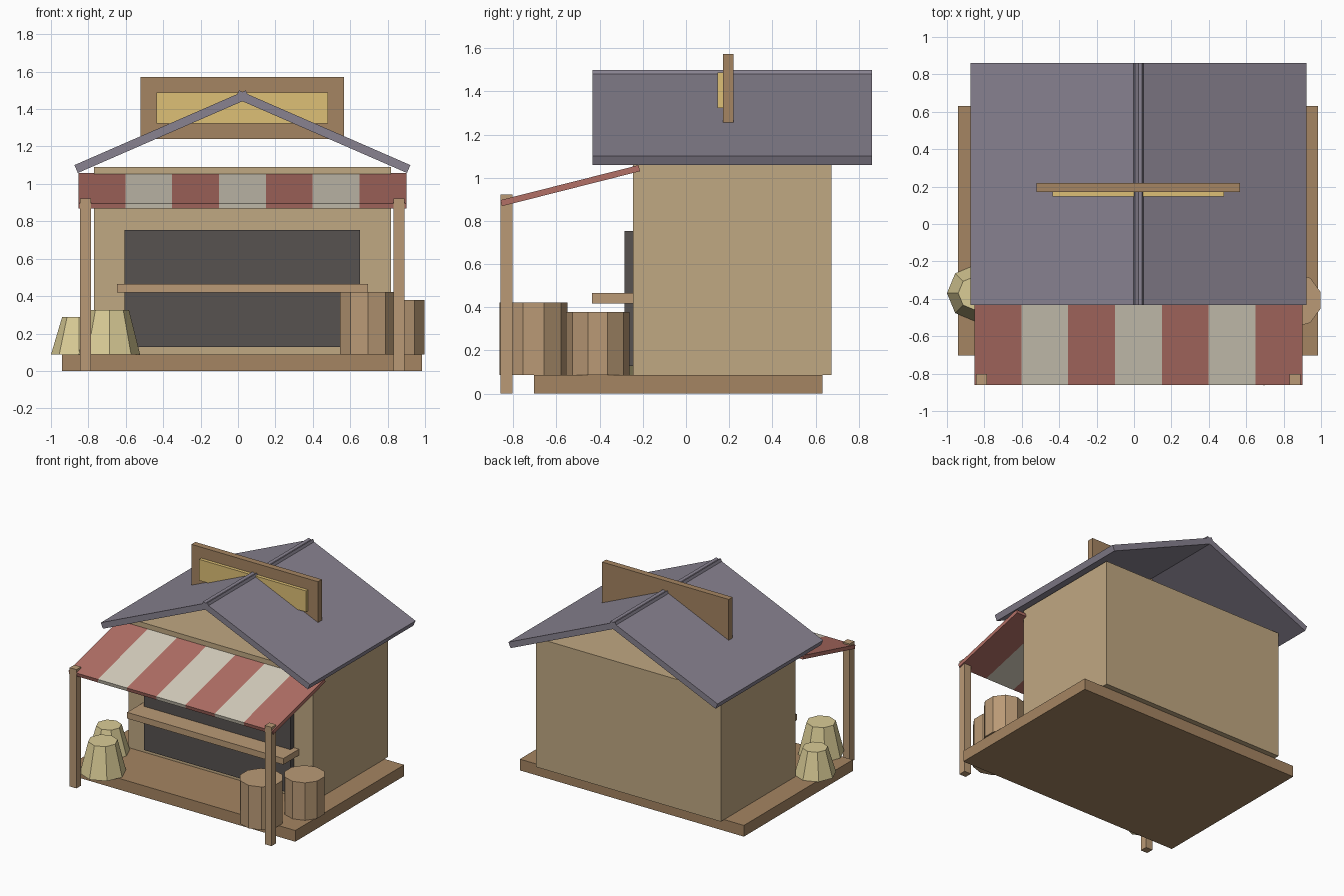
import bpy, math
from mathutils import Matrix

if "Cube" in bpy.data.objects:
    bpy.data.objects.remove(bpy.data.objects["Cube"])

CX = 0.0235   # mirror line of the stall


def material(name, rgb):
    m = bpy.data.materials.new(name)
    lin = [(c / 255 / 12.92) if c < 11 else ((c / 255 + 0.055) / 1.055) ** 2.4 for c in rgb]
    m.diffuse_color = (*lin, 1)
    m.use_nodes = True
    m.node_tree.nodes["Principled BSDF"].inputs["Base Color"].default_value = m.diffuse_color
    return m


WOOD = material("dark_wood", (165, 133, 98))
LIGHT_WOOD = material("light_wood", (186, 154, 118))
WALL = material("plaster", (192, 168, 130))
ROOF = material("slate", (136, 130, 144))
DARK = material("dark_opening", (87, 82, 80))
RED = material("red_cloth", (178, 112, 102))
CREAM = material("cream_cloth", (214, 207, 190))
YELLOW = material("sign_face", (222, 192, 118))
SACK = material("sackcloth", (218, 204, 150))


def box(name, x, y, z, mat):
    """Box from (min, max) ranges."""
    bpy.ops.mesh.primitive_cube_add(size=1)
    ob = bpy.context.object
    ob.name = name
    size = [r[1] - r[0] for r in (x, y, z)]
    mid = [(r[0] + r[1]) / 2 for r in (x, y, z)]
    ob.data.transform(Matrix.Diagonal((*size, 1)))
    ob.location = mid
    ob.data.materials.append(mat)
    return ob


def cone(name, sides, r1, r2, x, y, z0, z1, mat):
    bpy.ops.mesh.primitive_cone_add(vertices=sides, radius1=r1, radius2=r2,
                                    depth=z1 - z0, location=(x, y, (z0 + z1) / 2))
    ob = bpy.context.object
    ob.name = name
    ob.data.materials.append(mat)


# Platform and body (gable ends stay open)
box("platform", (-0.94, 0.985), (-0.704, 0.632), (0, 0.087), WOOD)
box("walls", (-0.77, 0.817), (-0.245, 0.673), (0.087, 1.09), WALL)

# Serving opening and counter
box("serving_opening", (-0.607, 0.651), (-0.286, -0.235), (0.127, 0.754), DARK)
box("counter", (-0.647, 0.695), (-0.436, -0.24), (0.418, 0.466), LIGHT_WOOD)

# Roof slabs, crossing slightly at the ridge
pitch, length, thick = 0.411, 1.0, 0.046
for side, label in ((-1, "left"), (1, "right")):
    slab = box(label + "_roof", (0, length), (-0.648, 0.648), (-thick, 0), ROOF)
    slab.data.transform(Matrix.Translation((length / 2, 0, -thick / 2)))
    slab.location = (CX - side * 0.0185, 0.214, 1.50)
    slab.rotation_euler = (0, pitch, 0) if side > 0 else (0, -pitch, 0)
    if side < 0:
        slab.data.transform(Matrix.Translation((-length, 0, 0)))

# Sign board through the ridge
box("sign_board", (-0.521, 0.567), (0.172, 0.22), (1.241, 1.572), WOOD)
box("sign_face", (-0.436, 0.482), (0.146, 0.176), (1.324, 1.488), YELLOW)

# Striped awning, one sloped strip per stripe
x0, width, run, slope = -0.853, 0.2505, 0.66, 0.248
for i in range(7):
    left = x0 + i * width
    strip = box(f"awning_stripe_{i + 1}", (left, left + width), (-run / 2, run / 2),
                (-0.0145, 0.0145), CREAM if i % 2 else RED)
    strip.location.y, strip.location.z = -0.5365, 0.963
    strip.rotation_euler.x = slope

# Awning posts
for side, label in ((-1, "left"), (1, "right")):
    px = CX + side * 0.838
    box(label + "_awning_post", (px - 0.029, px + 0.029), (-0.86, -0.803), (0, 0.922), LIGHT_WOOD)

# Barrels and sacks
cone("front_barrel", 10, 0.157, 0.157, 0.695, -0.706, 0.087, 0.421, LIGHT_WOOD)
cone("back_barrel", 10, 0.147, 0.147, 0.857, -0.408, 0.087, 0.378, LIGHT_WOOD)
cone("front_sack", 8, 0.165, 0.105, -0.688, -0.675, 0.087, 0.327, SACK)
cone("back_sack", 8, 0.15, 0.09, -0.85, -0.37, 0.087, 0.289, SACK)
